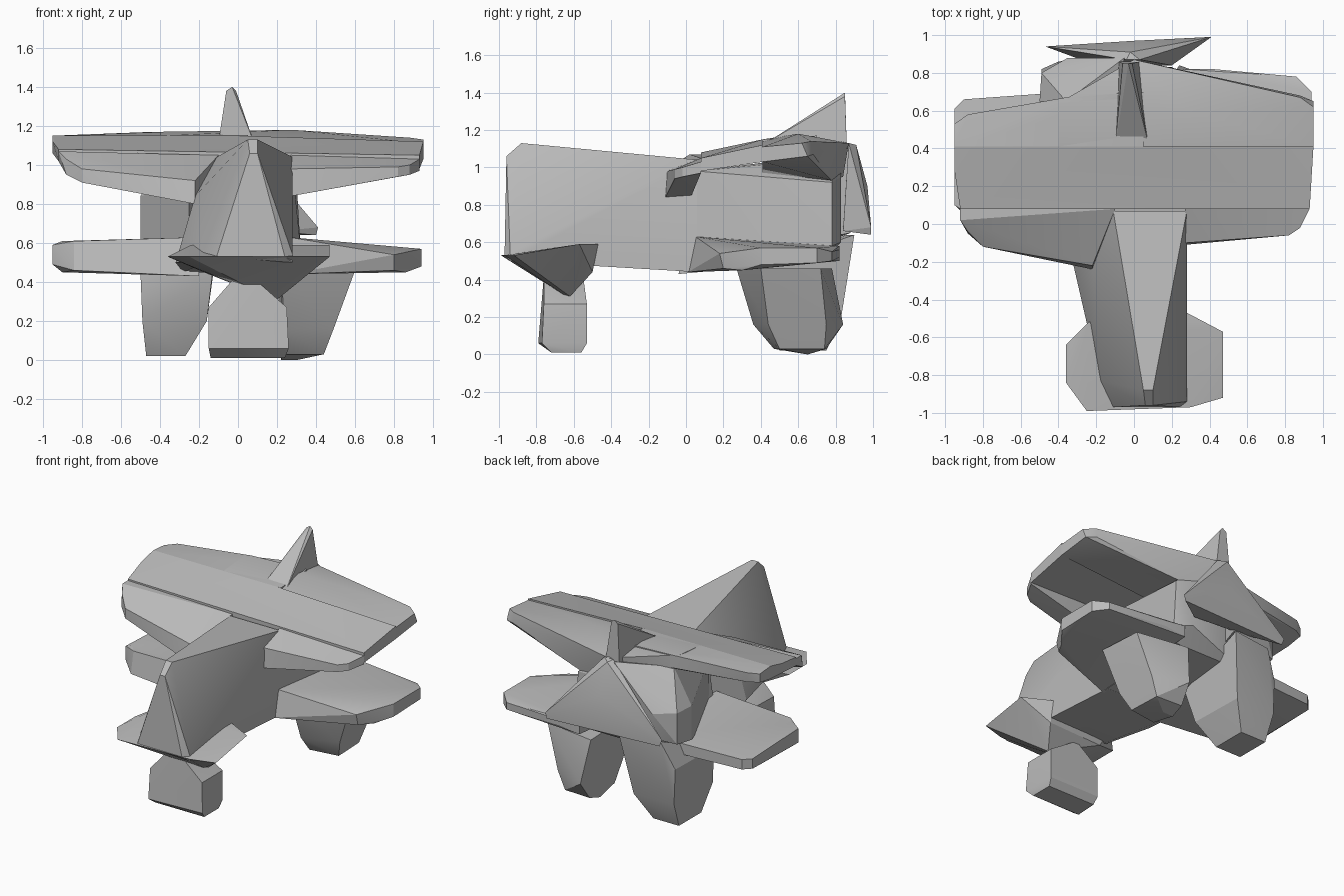
import bpy
import bmesh
import math

default_cube = bpy.data.objects.get("Cube")
if default_cube:
    bpy.data.objects.remove(default_cube, do_unlink=True)

grey = bpy.data.materials.new("plain_grey")
grey.use_nodes = True
GREY_COLOUR = (.5, .5, .5, 1)
grey.diffuse_color = GREY_COLOUR
grey.node_tree.nodes["Principled BSDF"].inputs["Base Color"].default_value = GREY_COLOUR


def faceted_part(name, *groups):
    """Wrap a convex faceted solid around the given groups of corner points."""
    mesh = bpy.data.meshes.new(name)
    bm = bmesh.new()
    for group in groups:
        for corner in group:
            bm.verts.new(corner)
    result = bmesh.ops.convex_hull(bm, input=bm.verts[:])
    unused = {v for v in result["geom_interior"] + result["geom_unused"]
              if isinstance(v, bmesh.types.BMVert)}
    bmesh.ops.delete(bm, geom=list(unused), context="VERTS")
    bmesh.ops.dissolve_limit(bm, angle_limit=math.radians(2),
                             verts=bm.verts[:], edges=bm.edges[:])
    bmesh.ops.recalc_face_normals(bm, faces=bm.faces[:])
    bm.to_mesh(mesh)
    bm.free()
    mesh.materials.append(grey)
    part = bpy.data.objects.new(name, mesh)
    bpy.context.collection.objects.link(part)
    bpy.ops.object.select_all(action="DESELECT")
    part.select_set(True)
    bpy.context.view_layer.objects.active = part
    bpy.ops.object.shade_smooth_by_angle(angle=math.radians(20))


def level(z, *outline):
    """Corner points of a horizontal outline at one height."""
    return [(x, y, z) for x, y in outline]


def station(y, *outline):
    """Corner points of a cross-section across the body."""
    return [(x, y, z) for x, z in outline]


def rib(x, *outline):
    """Corner points of a lengthwise wing or leg section."""
    return [(x, y, z) for y, z in outline]


# Front body: a narrow ridge that flares towards the wing
faceted_part(
    "front_body",
    station(-.88, (.05, 1.13), (.1, 1.13)),
    station(-.96, (.06, 1.06), (.1, 1.06)),
    station(-.97, (-.11, .53), (.24, .53)),
    station(-.94, (.28, .54), (.28, .5)),
    station(-.83, (-.18, .54), (-.17, .5)),
    station(-.22, (-.32, .5), (-.22, .84)),
    station(.07, (-.11, 1.04), (.28, 1.04), (-.28, .45), (.28, .44)),
)

# Rear body, widening on one side below the tail
faceted_part(
    "rear_body",
    station(.06, (-.2, .97), (.28, .98), (-.28, .45), (.28, .44)),
    station(.78, (.3, .92), (.32, .58), (.1, 1.05)),
    station(.83, (.2, .6), (.1, .95), (-.1, 1.08)),
    station(.72, (-.3, .5), (.25, .5)),
)
faceted_part(
    "rear_side_body",
    station(.65, (-.5, .84), (-.5, .6), (-.36, 1.08)),
    station(.8, (-.49, .84), (-.49, .62)),
    station(.88, (-.35, .83), (-.05, 1.12), (-.1, .65)),
    station(.1, (-.25, .9), (-.25, .5)),
)

# Upper wing: drooping front flaps, thin middle plate, uneven rear plates
faceted_part(
    "upper_wing_front_right",
    rib(-.92, (.08, 1.07), (.08, 1.02), (.02, 1.07)),
    rib(-.88, (-.05, .95), (-.04, 1.03)),
    rib(-.8, (-.12, .91), (-.12, .98)),
    rib(-.22, (-.24, .8), (-.22, .92), (.08, .82)),
    rib(-.1, (.08, 1.05), (.08, .85)),
)
faceted_part(
    "upper_wing_front_left",
    rib(.93, (.08, 1.03), (.08, .97)),
    rib(.88, (-.02, .95), (-.02, 1)),
    rib(.82, (-.06, .94), (-.06, .99)),
    rib(.27, (-.11, .84), (-.1, .98), (.08, 1.05), (.03, .85)),
)
faceted_part(
    "upper_wing_middle",
    rib(-.92, (.08, 1.08), (.08, 1.02)),
    rib(-.95, (.28, 1.12), (.41, 1.15), (.41, 1.06)),
    rib(.93, (.08, 1.05), (.08, .98)),
    rib(.95, (.41, 1.12), (.41, 1.03)),
    rib(0, (.08, 1.05), (.41, 1.15)),
)
faceted_part(
    "upper_wing_rear_right",
    rib(-.95, (.41, 1.15), (.41, 1.06), (.53, 1.14), (.53, 1.08)),
    rib(-.88, (.58, 1.15), (.57, 1.08)),
    rib(-.43, (.64, 1.17), (.65, 1.08)),
    rib(-.36, (.67, 1.17), (.67, 1.08)),
    rib(.05, (.41, 1.15), (.41, 1), (.7, 1.17), (.7, 1.05)),
)
faceted_part(
    "upper_wing_rear_left",
    rib(-.4, (.41, 1.15), (.64, 1.17), (.64, 1.08)),
    rib(0, (.87, 1.13), (.41, .95), (.84, .95)),
    rib(.28, (.6, 1.18), (.8, 1.1), (.78, .93), (.41, .97)),
    rib(.88, (.67, 1.14), (.68, 1.07)),
    rib(.95, (.41, 1.11), (.41, 1.03), (.62, 1.13), (.65, 1.06)),
)

# Lower wings: the right one sits further forward and has a blunter tip
faceted_part(
    "lower_wing_left",
    rib(.26, (.05, .63), (.01, .44), (.82, .58), (.82, .5)),
    rib(.42, (.82, .56), (.82, .52)),
    rib(.8, (.18, .54), (.2, .46)),
    rib(.86, (.78, .55), (.78, .5), (.3, .45)),
    rib(.94, (.4, .57), (.4, .48), (.7, .57), (.7, .49)),
)
faceted_part(
    "lower_wing_right",
    rib(-.2, (0, .63), (-.04, .43), (.71, .58), (.71, .5)),
    rib(-.84, (.03, .61), (0, .46)),
    rib(-.9, (.66, .57), (.66, .5), (.1, .45), (.1, .61)),
    rib(-.95, (.1, .59), (.1, .49), (.61, .57), (.61, .5)),
)

# Tail fin
faceted_part(
    "tail_fin",
    station(.41, (-.1, 1.12), (.08, 1.12)),
    station(.85, (-.06, 1.38), (-.01, 1.38), (-.03, 1.4)),
    station(.86, (-.08, 1.1), (.03, 1.1)),
)

# Swept tail wedge hanging from the fin
faceted_part(
    "tail_wedge",
    station(.87, (-.04, 1.13), (.03, 1.13)),
    station(.91, (-.02, 1.12)),
    station(.97, (0, .9)),
    station(.94, (-.47, .7), (-.45, .65)),
    station(.99, (.41, .68), (.4, .64)),
    station(.84, (-.2, .68), (.2, .66)),
)

# Nose plate with a pointed underside
faceted_part(
    "nose_plate",
    level(.53, (-.36, -.64), (-.36, -.84), (-.25, -.99), (.3, -.97), (.47, -.92)),
    level(.59, (-.24, -.52), (.28, -.47), (.47, -.57)),
    level(.44, (-.15, -.52), (.28, -.5)),
    level(.31, (.18, -.64), (.2, -.62)),
)

# Front wheel block and its neck
faceted_part(
    "front_wheel",
    level(.42, (-.02, -.76), (.08, -.76), (.02, -.55)),
    level(.27, (-.15, -.77), (.25, -.76), (-.14, -.53), (.25, -.53)),
    level(.06, (-.15, -.79), (.26, -.77), (-.14, -.53), (.25, -.53)),
    level(.01, (-.14, -.72), (.24, -.72), (-.13, -.56), (.24, -.56)),
)

# Rear legs
faceted_part(
    "rear_leg_left",
    level(.46, (.22, .27), (.6, .4), (.58, .72), (.2, .78)),
    level(.16, (.24, .36), (.49, .44), (.48, .75), (.24, .84)),
    level(.03, (.23, .47), (.44, .5), (.43, .74), (.23, .75)),
    level(0, (.22, .65), (.3, .65)),
)
faceted_part(
    "rear_leg_right",
    level(.64, (-.1, .9), (-.4, .86)),
    level(.45, (-.5, .4), (-.13, .35), (-.13, .85), (-.49, .82)),
    level(.2, (-.49, .4), (-.16, .42), (-.17, .83), (-.48, .82)),
    level(.02, (-.47, .5), (-.27, .5), (-.27, .75), (-.47, .75)),
)
